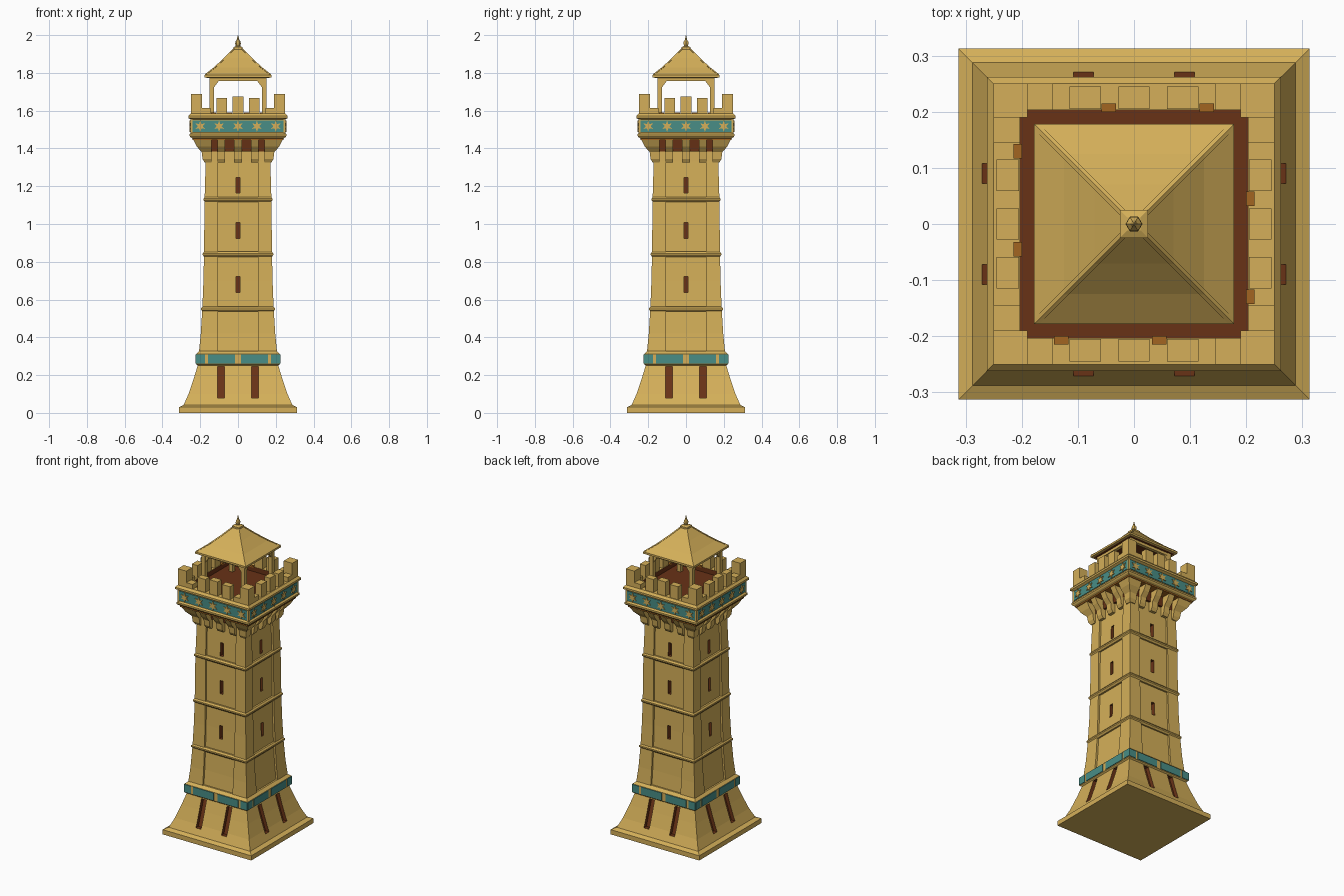
import bpy, bmesh, math
from mathutils import Matrix, Vector

if "Cube" in bpy.data.objects:
    bpy.data.objects.remove(bpy.data.objects["Cube"])


def material(name, rgb):
    m = bpy.data.materials.new(name)
    m.diffuse_color = (*rgb, 1)
    m.use_nodes = True
    m.node_tree.nodes["Principled BSDF"].inputs["Base Color"].default_value = m.diffuse_color
    return m


SAND = material("sandstone", (0.66, 0.43, 0.10))
BROWN = material("dark brown", (0.14, 0.032, 0.008))
TEAL = material("teal tile", (0.065, 0.27, 0.24))
RUST = material("rust", (0.36, 0.13, 0.015))


def loft(bm, rings, side=0, mat=0):
    """Skin a list of point rings, cap both ends; side turns it by quarter turns."""
    rot = Matrix.Rotation(side * math.pi / 2, 3, 'Z')
    vs = [[bm.verts.new(rot @ Vector(p)) for p in r] for r in rings]
    n = len(vs[0])
    fs = [bm.faces.new(vs[0][::-1]), bm.faces.new(vs[-1])]
    for a, b in zip(vs, vs[1:]):
        for i in range(n):
            fs.append(bm.faces.new((a[i], a[(i + 1) % n], b[(i + 1) % n], b[i])))
    for f in fs:
        f.material_index = mat
    return fs


def rect(x0, x1, y0, y1, z):
    return [(x0, y0, z), (x1, y0, z), (x1, y1, z), (x0, y1, z)]


def square(r, z):
    return rect(-r, r, -r, r, z)


def box(bm, x0, x1, y0, y1, z0, z1, side=0, mat=0):
    return loft(bm, [rect(x0, x1, y0, y1, z0), rect(x0, x1, y0, y1, z1)], side, mat)


def panelled(r, z, a=0.105, d=0.012):
    """Square section whose four sides are sunk between the corner piers."""
    pts = []
    for s in range(4):
        rot = Matrix.Rotation(s * math.pi / 2, 3, 'Z')
        for x, y in ((-r, -r), (-a, -r), (-a, -r + d), (a, -r + d), (a, -r)):
            pts.append(rot @ Vector((x, y, z)))
    return pts


def finish(bm, name, mats):
    bmesh.ops.recalc_face_normals(bm, faces=bm.faces)
    me = bpy.data.meshes.new(name)
    bm.to_mesh(me)
    bm.free()
    for m in mats:
        me.materials.append(m)
    ob = bpy.data.objects.new(name, me)
    bpy.context.collection.objects.link(ob)
    return ob


def cut(ob, cutter):
    """Boolean the openings out, then drop the cutter."""
    cutter.hide_render = True
    mod = ob.modifiers.new("openings", 'BOOLEAN')
    mod.operation, mod.solver, mod.object = 'DIFFERENCE', 'EXACT', cutter
    dg = bpy.context.evaluated_depsgraph_get()
    me = bpy.data.meshes.new_from_object(ob.evaluated_get(dg))
    ob.modifiers.clear()
    ob.data = me
    bpy.data.objects.remove(cutter)


# Flared base with two tall openings per side
bm = bmesh.new()
loft(bm, [square(r, z) for r, z in ((0.313, 0), (0.313, 0.03), (0.288, 0.042), (0.262, 0.10),
                                    (0.235, 0.18), (0.212, 0.255))])
base = finish(bm, "flared_base", [SAND, BROWN])
bm = bmesh.new()
for s in range(4):
    for x in (-0.09, 0.09):
        loft(bm, [rect(x - 0.018, x + 0.018, -0.40, -0.245, 0.08),
                  rect(x - 0.018, x + 0.018, -0.40, -0.19, 0.245)], s, 1)
cut(base, finish(bm, "base_cutter", [SAND, BROWN]))

# Lower band with teal tiles
bm = bmesh.new()
loft(bm, [square(r, z) for r, z in ((0.212, 0.25), (0.222, 0.258), (0.222, 0.312), (0.205, 0.328))])
for s in range(4):
    for x0, x1 in ((-0.223, -0.175), (-0.16, -0.015), (0.015, 0.16), (0.175, 0.223)):
        box(bm, x0, x1, -0.226, -0.218, 0.262, 0.31, s, 1)
finish(bm, "lower_tile_band", [SAND, TEAL])

# Shaft with corner piers and arrow slits
bm = bmesh.new()
loft(bm, [panelled(r, z) for r, z in ((0.207, 0.32), (0.197, 0.42), (0.189, 0.55), (0.183, 0.70),
                                      (0.180, 0.84), (0.177, 1.13), (0.171, 1.33), (0.171, 1.46))])
shaft = finish(bm, "shaft", [SAND, BROWN])
bm = bmesh.new()
for s in range(4):
    for z in (0.68, 0.965, 1.205):
        box(bm, -0.011, 0.011, -0.3, -0.135, z - 0.042, z + 0.042, s, 1)
cut(shaft, finish(bm, "slit_cutter", [SAND, BROWN]))

# String courses around the shaft
bm = bmesh.new()
for r, z in ((0.189, 0.55), (0.181, 0.84), (0.177, 1.13)):
    loft(bm, [square(r - 0.002, z - 0.014), square(r + 0.006, z - 0.004),
              square(r + 0.006, z + 0.004), square(r - 0.002, z + 0.014)])
finish(bm, "string_courses", [SAND])

# Dark recess behind the brackets, and soffit
bm = bmesh.new()
loft(bm, [square(0.172, 1.385), square(0.178, 1.45)])
loft(bm, [square(0.24, 1.444), square(0.24, 1.455)], mat=1)
finish(bm, "bracket_recess", [BROWN, RUST])

# Brackets: three per side and one at each corner
curve = ((0.176, 1.325), (0.188, 1.345), (0.192, 1.38), (0.218, 1.41), (0.24, 1.452))
bm = bmesh.new()
for s in range(4):
    for x in (-0.088, 0, 0.088):
        loft(bm, [rect(x - 0.02, x + 0.02, -r, -0.15, z) for r, z in curve], s)
    loft(bm, [rect(0.14, r, -r, -0.14, z) for r, z in curve], s)
finish(bm, "brackets", [SAND])

# Parapet wall, with brown inner faces and floor
bm = bmesh.new()
fs = loft(bm, [square(r, z) for r, z in ((0.235, 1.45), (0.25, 1.458), (0.256, 1.466), (0.256, 1.476),
                                         (0.247, 1.484), (0.247, 1.552), (0.262, 1.56), (0.262, 1.572),
                                         (0.25, 1.585), (0.203, 1.585), (0.203, 1.555))])
for f in fs:
    c = f.calc_center_median()
    if max(abs(c.x), abs(c.y)) < 0.21 and c.z > 1.54:
        f.material_index = 1
finish(bm, "parapet", [SAND, BROWN])

# Upper teal frieze with star ornaments
bm = bmesh.new()
for s in range(4):
    box(bm, -0.243, 0.243, -0.251, -0.245, 1.488, 1.549, s, 0)
    for x in (-0.2, -0.1, 0, 0.1, 0.2):
        ring = []
        for i in range(12):
            a, r = i * math.pi / 6, (0.03 if i % 2 == 0 else 0.013)
            ring.append((x + r * math.sin(a), r * math.cos(a) + 1.518))
        loft(bm, [[(px, y, pz) for px, pz in ring] for y in (-0.248, -0.256)], s, 1)
    box(bm, 0.24, 0.252, -0.252, -0.24, 1.482, 1.555, s, 1)
finish(bm, "upper_tile_frieze", [TEAL, SAND])

# Battlements: three merlons per side, stepped corner merlons
bm = bmesh.new()
for s in range(4):
    for x, z in ((-0.087, 1.668), (0, 1.675), (0.087, 1.668)):
        box(bm, x - 0.028, x + 0.028, -0.245, -0.205, 1.58, z, s)
    box(bm, 0.19, 0.25, -0.25, -0.19, 1.58, 1.688, s)
    box(bm, 0.145, 0.192, -0.25, -0.203, 1.58, 1.615, s)
    box(bm, 0.203, 0.25, -0.192, -0.145, 1.58, 1.615, s)
    # small drain openings between merlons
    for x in (-0.13, 0.045):
        box(bm, x - 0.013, x + 0.013, -0.215, -0.2, 1.58, 1.589, s, 1)
finish(bm, "battlements", [SAND, RUST])

# Lantern posts with head beams and braces
bm = bmesh.new()
for s in range(4):
    box(bm, 0.127, 0.151, -0.151, -0.127, 1.55, 1.775, s)
    box(bm, -0.15, 0.15, -0.149, -0.129, 1.757, 1.776, s)
    for k in (-1, 1):
        loft(bm, [rect(min(k * 0.13, k * e), max(k * 0.13, k * e), -0.147, -0.131, z)
                  for e, z in ((0.126, 1.725), (0.10, 1.76))], s)
finish(bm, "lantern_posts", [SAND])

# Pyramid roof with dark underside and hip ridges
bm = bmesh.new()
fs = loft(bm, [square(r, z) for r, z in ((0.165, 1.774), (0.178, 1.776), (0.178, 1.788), (0.125, 1.828),
                                         (0.07, 1.879), (0.022, 1.928))])
fs[0].material_index = 1
for s in range(4):
    loft(bm, [[(r - 0.008, -r - 0.001, z), (r + 0.001, -r - 0.001, z), (r + 0.001, -r + 0.008, z),
               (r - 0.008, -r + 0.008, z - 0.004)]
              for r, z in ((0.175, 1.792), (0.125, 1.831), (0.07, 1.882), (0.024, 1.93))], s)
finish(bm, "roof", [SAND, BROWN])

# Finial
bm = bmesh.new()
loft(bm, [square(0.025, 1.922), square(0.025, 1.936), square(0.012, 1.942)])
loft(bm, [[(r * math.cos(i * math.pi / 3), r * math.sin(i * math.pi / 3), z) for i in range(6)]
          for r, z in ((0.01, 1.935), (0.015, 1.955), (0.014, 1.965), (0.007, 1.975), (0.001, 2.0))])
finish(bm, "finial", [SAND])
